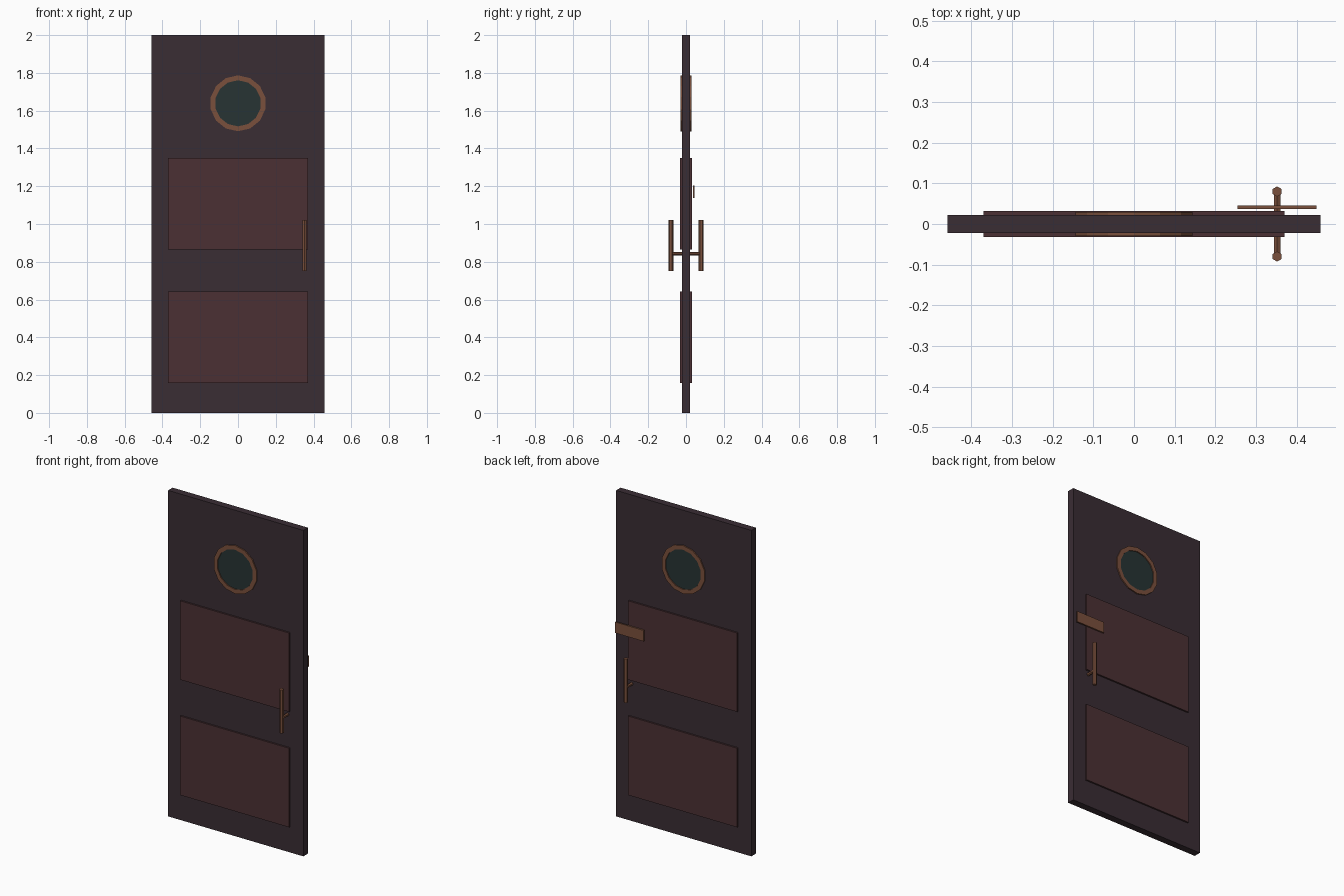
import bpy, bmesh, math
from mathutils import Matrix, Vector

if "Cube" in bpy.data.objects:
    bpy.data.objects.remove(bpy.data.objects["Cube"])


def material(name, rgb):
    m = bpy.data.materials.new(name)
    m.diffuse_color = (*rgb, 1)
    m.use_nodes = True
    m.node_tree.nodes["Principled BSDF"].inputs["Base Color"].default_value = m.diffuse_color
    return m


WOOD = material("dark_wood", (0.042, 0.026, 0.034))
PANEL = material("red_wood", (0.07, 0.03, 0.034))
COPPER = material("copper", (0.195, 0.08, 0.045))
GLASS = material("dark_glass", (0.02, 0.034, 0.034))


def finish(name, bm, mat):
    bmesh.ops.recalc_face_normals(bm, faces=bm.faces)
    me = bpy.data.meshes.new(name)
    bm.to_mesh(me)
    bm.free()
    me.materials.append(mat)
    ob = bpy.data.objects.new(name, me)
    bpy.context.collection.objects.link(ob)
    return ob


def box(name, lo, hi, mat):
    lo, hi = Vector(lo), Vector(hi)
    bm = bmesh.new()
    bmesh.ops.create_cube(bm, size=1, matrix=Matrix.Translation((lo + hi) / 2)
                          @ Matrix.Diagonal((*(hi - lo), 1)))
    return finish(name, bm, mat)


def prism(name, centre, radius, length, sides, mat, axis, spin=0.0):
    """Flat-faced cylinder along 'Y' or 'Z'."""
    bm = bmesh.new()
    rot = Matrix.Rotation(math.pi / 2, 4, 'X') if axis == 'Y' else Matrix()
    bmesh.ops.create_cone(bm, cap_ends=True, segments=sides, radius1=radius, radius2=radius,
                          depth=length, matrix=Matrix.Translation(centre) @ rot
                          @ Matrix.Rotation(spin, 4, 'Z'))
    return finish(name, bm, mat)


def ring(name, centre, outer, inner, half, sides, mat):
    """Square-section ring around the Y axis, with a corner at the top."""
    bm = bmesh.new()
    section = [(outer, -half), (outer, half), (inner, half), (inner, -half)]
    loops = []
    for i in range(sides):
        a = 2 * math.pi * i / sides
        loops.append([bm.verts.new((centre[0] + r * math.sin(a), centre[1] + y,
                                    centre[2] + r * math.cos(a))) for r, y in section])
    for i in range(sides):
        p, q = loops[i], loops[(i + 1) % sides]
        for k in range(4):
            bm.faces.new((p[k], p[(k + 1) % 4], q[(k + 1) % 4], q[k]))
    return finish(name, bm, mat)


# Door slab
box("door_slab", (-0.459, -0.022, 0), (0.459, 0.022, 2), WOOD)

# Raised panels, showing on both faces
for name, z0, z1 in (("lower_panel", 0.158, 0.643), ("upper_panel", 0.866, 1.35)):
    box(name, (-0.37, -0.032, z0), (0.37, 0.032, z1), PANEL)

# Round window
window = (0, 0, 1.639)
ring("window_frame", window, 0.148, 0.122, 0.029, 14, COPPER)
prism("window_glass", window, 0.123, 0.047, 14, GLASS, 'Y', math.pi / 2)

# Pull bars on both sides, joined by a rod through the door
for side, name in ((-1, "front_handle"), (1, "back_handle")):
    prism(name, (0.352, 0.08 * side, 0.886), 0.0125, 0.268, 6, COPPER, 'Z')
prism("handle_rod", (0.352, 0, 0.843), 0.0095, 0.16, 6, COPPER, 'Y')

# Plain sign plate on the back
box("sign_plate", (0.255, 0.037, 1.137), (0.449, 0.046, 1.204), COPPER)
